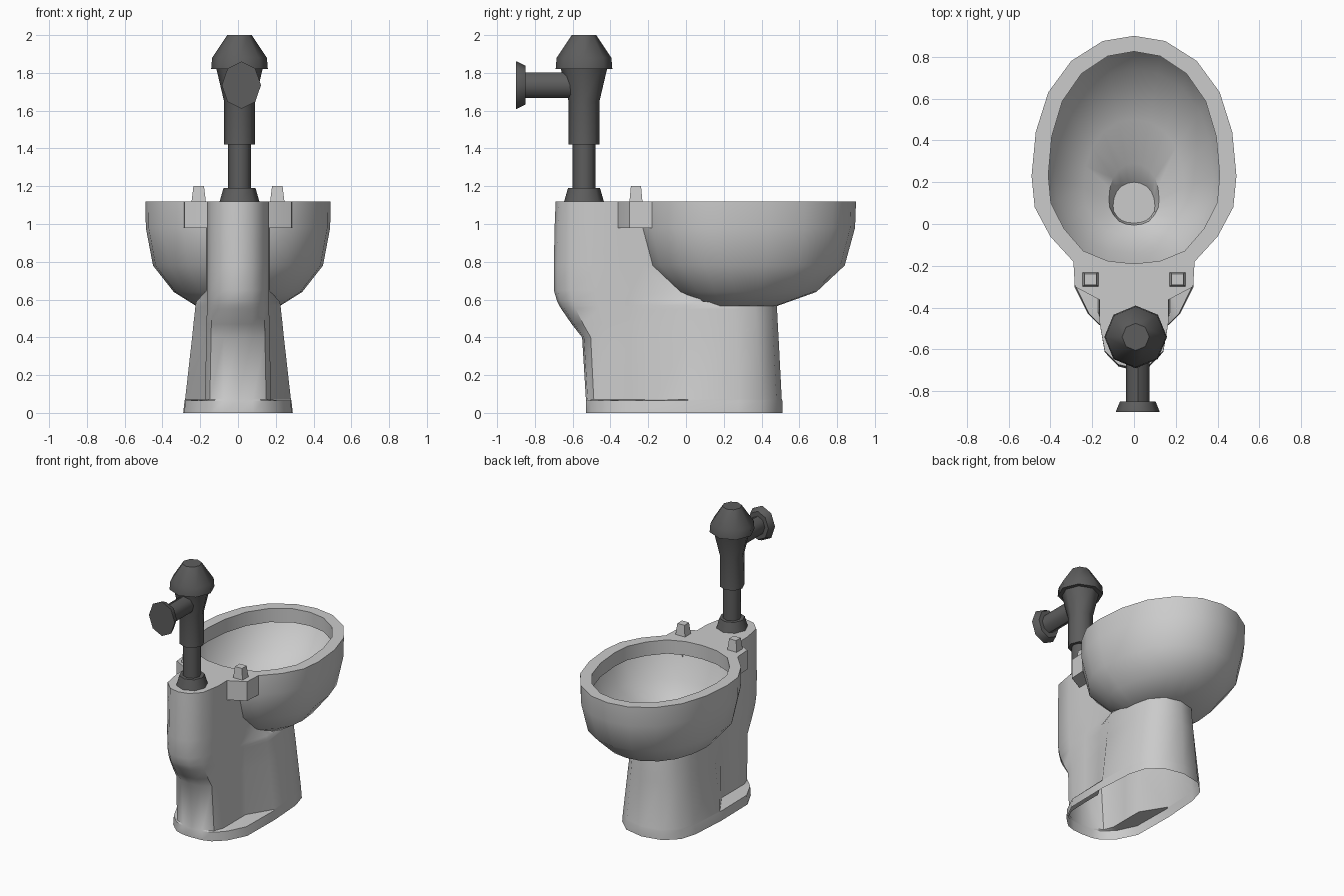
import bpy, bmesh, math
from mathutils import Matrix

if "Cube" in bpy.data.objects:
    bpy.data.objects.remove(bpy.data.objects["Cube"])

metal = bpy.data.materials.new("dark_metal")
metal.diffuse_color = (0.11, 0.11, 0.11, 1)
metal.use_nodes = True
metal.node_tree.nodes["Principled BSDF"].inputs["Base Color"].default_value = metal.diffuse_color


def loft(name, rings, cap_first=True, cap_last=True, angle=35, mat=None):
    """Skin a list of equal-length closed rings of 3D points."""
    bm = bmesh.new()
    vs = [[bm.verts.new(p) for p in r] for r in rings]
    n = len(rings[0])
    for a, b in zip(vs, vs[1:]):
        for i in range(n):
            j = (i + 1) % n
            bm.faces.new((a[i], a[j], b[j], b[i]))
    if cap_first:
        bm.faces.new(vs[0][::-1])
    if cap_last:
        bm.faces.new(vs[-1])
    bmesh.ops.recalc_face_normals(bm, faces=bm.faces)
    me = bpy.data.meshes.new(name)
    bm.to_mesh(me)
    bm.free()
    ob = bpy.data.objects.new(name, me)
    bpy.context.collection.objects.link(ob)
    if mat:
        me.materials.append(mat)
    bpy.ops.object.select_all(action='DESELECT')
    ob.select_set(True)
    bpy.context.view_layer.objects.active = ob
    bpy.ops.object.shade_smooth_by_angle(angle=math.radians(angle))
    return ob


def mirrored(half, z):
    """Half outline (first and last point on x = 0) to a full ring at height z."""
    return [(x, y, z) for x, y in half] + [(-x, y, z) for x, y in half[-2:0:-1]]


def lathe(name, profile, matrix, sides=8):
    rings = [[matrix @ Matrix.Rotation(2 * math.pi * i / sides, 4, 'Z') @
              Matrix.Translation((r, 0, z)).to_translation() for i in range(sides)]
             for r, z in profile]
    return loft(name, rings, angle=50, mat=metal)


# bowl: egg outline scaled through outer wall, rim, undercut and basin
EGG = [(0, .9), (.15, .875), (.3, .78), (.41, .63), (.47, .44), (.49, .23),
       (.475, .08), (.40, -.06), (.29, -.18), (.15, -.235), (0, -.25)]


def egg(z, w, back, front):
    half = [(x / .49 * w, back + (y + .25) / 1.15 * (front - back)) for x, y in EGG]
    return mirrored(half, z)


loft("bowl", [egg(*r) for r in (
    (.565, .22, .06, .48), (.64, .34, -.06, .69), (.78, .45, -.20, .84),
    (.98, .488, -.25, .895), (1.12, .49, -.25, .90),
    (1.12, .41, -.19, .825), (1.02, .41, -.19, .825), (1.02, .435, -.205, .845),
    (.86, .38, -.14, .74), (.74, .24, -.06, .50), (.69, .12, -.005, .29), (.62, .10, .005, .20))])


# rear outline shared by pedestal and column: rounded back, crease at y = c
def rear(back, wr, c):
    at = lambda t: back + (c - back) * t
    return [(0, back), (.45 * wr, at(.08)), (.85 * wr, at(.38)), (wr, c)]


def lower(z, back, c, wr, front, wf):
    """Pedestal section: narrow rear, angled shoulder, wide rounded front."""
    f = lambda t: c + (front - c) * t
    return mirrored(rear(back, wr, c) + [(wr, -.30), (wr, -.16), (wf, .01), (.94 * wf, f(.76)),
                    (.82 * wf, f(.88)), (.5 * wf, f(.97)), (0, front)], z)


def upper(z, back, c, bend, x, side, mid):
    """Column section: straight side walls ending inside the bowl wall."""
    return mirrored(rear(back, .165, c) + [(.165, (c + bend) / 2), (.165, bend),
                    (x, bend + (side - bend) * .7), (x, bend + (side - bend) * .85), (x, side),
                    (x * .5, (side + 2 * mid) / 3), (0, mid)], z)


def foot(z, s):
    half = [(0, -.53), (.08, -.525), (.14, -.505), (.18, -.47), (.22, -.43),
            (.285, -.30), (.29, .01), (.272, .277), (.238, .393), (.145, .48), (0, .51)]
    return mirrored([(x * s, y) for x, y in half], z)


# pedestal and rear column: one lofted body with a foot flange, open below
loft("pedestal", [foot(0, 1), foot(.065, .975)] + [lower(*r) for r in (
    (.072, -.53, -.42, .175, .507, .28), (.40, -.55, -.43, .168, .49, .243),
    (.47, -.605, -.445, .166, .486, .236), (.55, -.66, -.46, .165, .482, .227),
    (.57, -.672, -.46, .165, .48, .225))] + [upper(*r) for r in (
    (.59, -.682, -.46, -.15, .22, .09, .04), (.65, -.70, -.465, -.10, .166, .02, -.03),
    (.78, -.70, -.47, -.22, .166, -.13, -.17), (1.0, -.695, -.47, -.26, .166, -.19, -.22),
    (1.12, -.69, -.47, -.26, .166, -.20, -.22))], cap_first=False, angle=42)

# seat hinge lugs and pegs on both sides
LUG = [(.15, -.365), (.17, -.36), (.283, -.30), (.29, -.175), (.15, -.175)]
for side, s in (("left", -1), ("right", 1)):
    loft("hinge_lug_" + side, [[(s * x, y, z) for x, y in LUG] for z in (.98, 1.12)])
    loft("hinge_peg_" + side, [
        [(s * (.208 + dx * w), -.265 + dy * d, z) for dx, dy in ((-1, -1), (1, -1), (1, 1), (-1, 1))]
        for z, w, d in ((1.1, .04, .036), (1.2, .028, .027))])

# flush valve: floor collar, pipe, body and cap
at_valve = Matrix.Translation((.008, -.54, 0))
lathe("flush_valve", [(.105, 1.12), (.085, 1.19), (.06, 1.19), (.06, 1.42), (.082, 1.42),
                      (.082, 1.65), (.122, 1.82)], at_valve)
lathe("valve_cap", [(.15, 1.82), (.145, 1.88), (.065, 2.0)], at_valve)

# side handle: squashed octagonal rod with a flared knob, pointing to -y
at_handle = (Matrix.Translation((.018, -.54, 1.735)) @ Matrix.Diagonal((.83, 1, 1, 1)) @
             Matrix.Rotation(math.pi / 2, 4, 'X'))
lathe("flush_handle", [(.068, 0), (.068, .31), (.103, .31), (.125, .355), (.125, .36)], at_handle)
